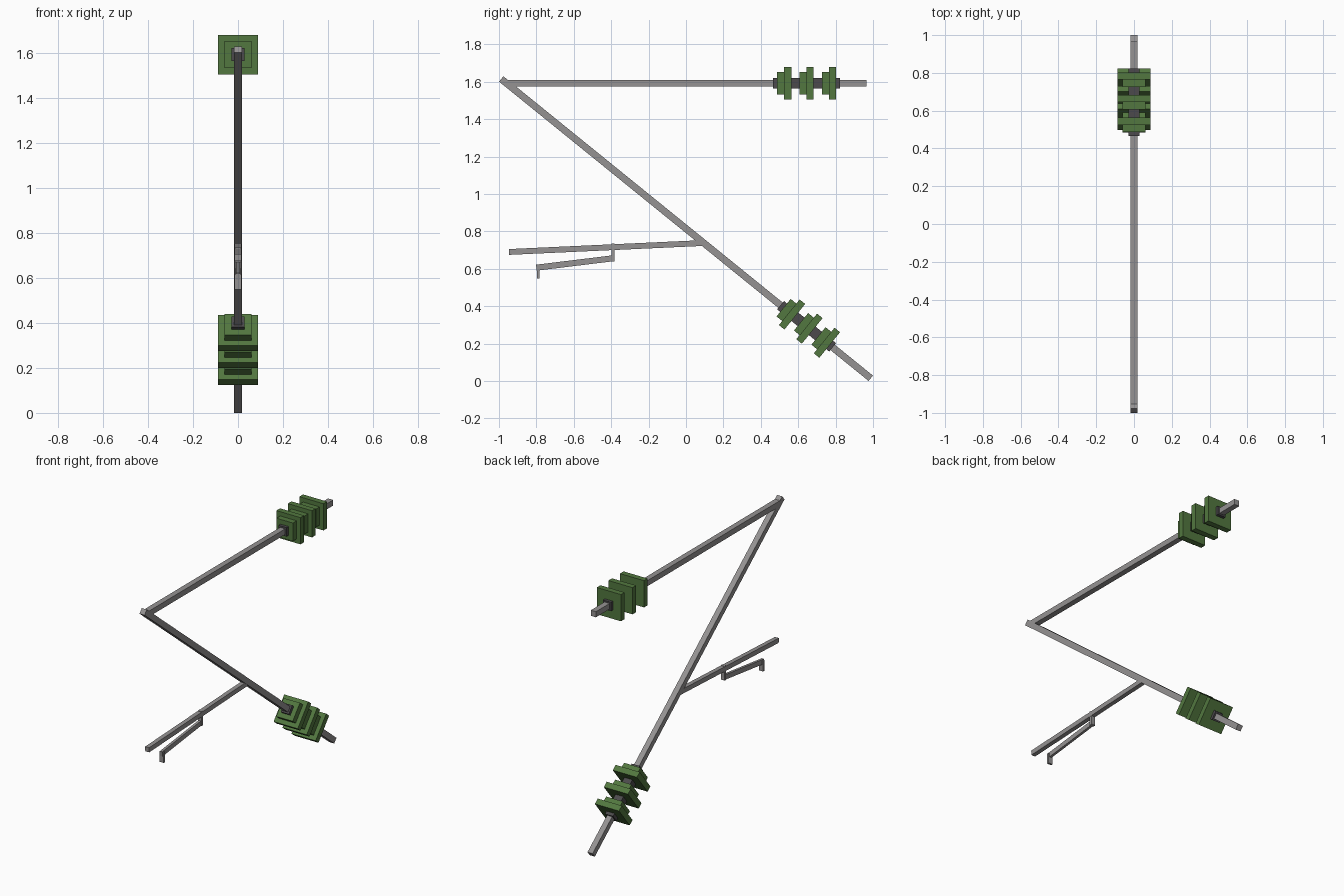
import bpy, bmesh
from mathutils import Vector, Matrix

cube = bpy.data.objects.get("Cube")
if cube:
    bpy.data.objects.remove(cube, do_unlink=True)


def material(name, rgb):
    m = bpy.data.materials.new(name)
    m.use_nodes = True
    m.diffuse_color = (*rgb, 1)
    m.node_tree.nodes["Principled BSDF"].inputs["Base Color"].default_value = (*rgb, 1)
    return m


STEEL = material("galvanised steel", (0.30, 0.29, 0.29))
DARK = material("dark metal", (0.072, 0.068, 0.072))
GREEN = material("green ceramic", (0.085, 0.185, 0.05))


def bar(name, start, end, width, depth, mat):
    """Square-ended bar between two (y, z) points on the x = 0 plane."""
    a, b = Vector((0, *start)), Vector((0, *end))
    along = (b - a).normalized()
    side = Vector((1, 0, 0))
    up = side.cross(along)
    frame = Matrix((side, along, up)).transposed().to_4x4()
    frame.translation = (a + b) / 2
    bm = bmesh.new()
    bmesh.ops.create_cube(bm, size=1)
    bmesh.ops.scale(bm, vec=(width, (b - a).length, depth), verts=bm.verts)
    mesh = bpy.data.meshes.new(name)
    bm.to_mesh(mesh)
    bm.free()
    mesh.materials.append(mat)
    ob = bpy.data.objects.new(name, mesh)
    ob.matrix_world = frame
    bpy.context.collection.objects.link(ob)
    return ob


def insulator(name, start, direction):
    """Dark core with three stepped pairs of square plates."""
    a, d = Vector(start), Vector(direction).normalized()

    def piece(label, t0, t1, size, mat):
        bar(f"{name}_{label}", a + d * t0, a + d * t1, size, size, mat)

    piece("core", 0, 0.358, 0.058, DARK)
    for i in range(3):
        t = 0.021 + i * 0.12
        piece(f"small_plate_{i + 1}", t, t + 0.039, 0.12, GREEN)
        piece(f"large_plate_{i + 1}", t + 0.039, t + 0.077, 0.176, GREEN)


# Main beams
top, foot = Vector((-0.988, 1.615)), Vector((0.988, 0.0145))
slope = (foot - top).normalized()
bar("top_beam", (-0.96, 1.592), (0.965, 1.592), 0.037, 0.037, STEEL)
bar("diagonal_beam", top, foot, 0.037, 0.037, STEEL)

# Insulators on both beams
insulator("upper_insulator", (0.465, 1.592), (1, 0))
insulator("lower_insulator", top + slope * 1.922, slope)

# Registration arm, its bracket, steady arm and wire clip
bar("registration_arm", (-0.946, 0.69), (0.095, 0.738), 0.029, 0.031, STEEL)
bar("arm_bracket", (-0.391, 0.64), (-0.391, 0.734), 0.028, 0.016, STEEL)
bar("steady_arm", (-0.80, 0.606), (-0.383, 0.657), 0.017, 0.032, STEEL)
bar("wire_clip", (-0.789, 0.548), (-0.789, 0.617), 0.03, 0.014, STEEL)
